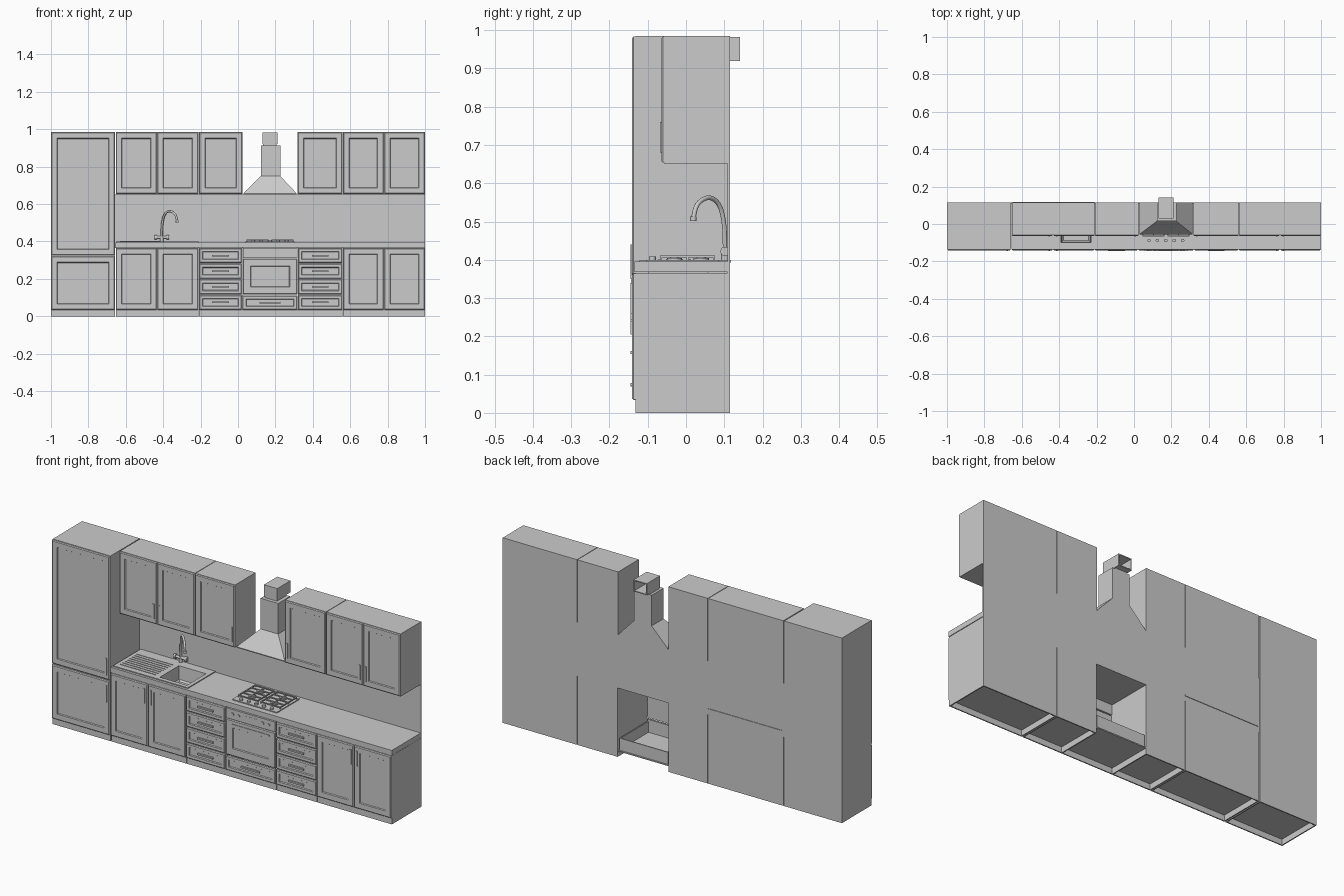
import bpy, bmesh, math
from mathutils import Matrix

if "Cube" in bpy.data.objects:
    bpy.data.objects.remove(bpy.data.objects["Cube"])

BACK, FRONT, UP_FRONT = 0.115, -0.132, -0.058


def finish(name, bm):
    bmesh.ops.recalc_face_normals(bm, faces=bm.faces)
    me = bpy.data.meshes.new(name)
    bm.to_mesh(me)
    bm.free()
    ob = bpy.data.objects.new(name, me)
    bpy.context.collection.objects.link(ob)
    return ob


def boxes(name, items):
    """One object from boxes given as (x0, x1, y0, y1, z0, z1)."""
    bm = bmesh.new()
    for x0, x1, y0, y1, z0, z1 in items:
        m = Matrix.Translation(((x0 + x1) / 2, (y0 + y1) / 2, (z0 + z1) / 2)) \
            @ Matrix.Diagonal((x1 - x0, y1 - y0, z1 - z0, 1))
        bmesh.ops.create_cube(bm, size=1, matrix=m)
    return finish(name, bm)


def loft(name, rings, cap_start=True, cap_end=True):
    bm = bmesh.new()
    vs = [[bm.verts.new(p) for p in r] for r in rings]
    for a, b in zip(vs, vs[1:]):
        for i in range(len(a)):
            j = (i + 1) % len(a)
            bm.faces.new((a[i], a[j], b[j], b[i]))
    if cap_start:
        bm.faces.new(vs[0])
    if cap_end:
        bm.faces.new(vs[-1])
    return finish(name, bm)


def rect_z(x0, x1, y0, y1, z):
    return [(x0, y0, z), (x1, y0, z), (x1, y1, z), (x0, y1, z)]


def cylinders(name, items, seg=20):
    """Cylinders given as (centre, radius, length, axis)."""
    bm = bmesh.new()
    rot = {'x': Matrix.Rotation(math.pi / 2, 4, 'Y'),
           'y': Matrix.Rotation(math.pi / 2, 4, 'X'), 'z': Matrix()}
    for c, r, length, ax in items:
        bmesh.ops.create_cone(bm, cap_ends=True, segments=seg, radius1=r, radius2=r,
                              depth=length, matrix=Matrix.Translation(c) @ rot[ax])
    for f in bm.faces:
        f.smooth = len(f.verts) == 4
    ob = finish(name, bm)
    for e in ob.data.edges:
        e.use_edge_sharp = False
    ob.data.set_sharp_from_angle(angle=math.radians(40))
    return ob


def door(name, x0, x1, z0, z1, y=FRONT, frame=0.033, thick=0.009):
    """Framed door with a sunken centre panel."""
    g, yf = 0.002, y - thick
    steps = [(g, y), (g, yf + .004), (g + .004, yf), (frame, yf),
             (frame + .003, yf + .005), (frame + .008, yf + .005)]
    loft(name, [[(x0 + i, d, z0 + i), (x1 - i, d, z0 + i), (x1 - i, d, z1 - i),
                 (x0 + i, d, z1 - i)] for i, d in steps])


def handle(name, x, z, length, y=FRONT, vertical=True):
    w, h = (.004, length / 2) if vertical else (length / 2, .004)
    boxes(name, [(x - w, x + w, y - .0125, y - .004, z - h, z + h)])


def frame(x0, x1, y0, y1, hx0, hx1, hy0, hy1, z0, z1):
    """Slab with a rectangular hole, as four boxes."""
    return [(x0, hx0, y0, y1, z0, z1), (hx1, x1, y0, y1, z0, z1),
            (hx0, hx1, y0, hy0, z0, z1), (hx0, hx1, hy1, y1, z0, z1)]


def carcass(name, x0, x1, z1, top=False):
    """Standing cabinet of boards with a raised floor behind the plinth."""
    t, x0, x1 = .006, x0 + .0015, x1 - .0015
    items = [(x0, x0 + t, FRONT, BACK, 0, z1), (x1 - t, x1, FRONT, BACK, 0, z1),
             (x0, x1, BACK - t, BACK, 0, z1), (x0, x1, FRONT, FRONT + t, 0, z1),
             (x0, x1, FRONT, BACK, .03, .038)]
    if top:
        items.append((x0, x1, FRONT, BACK, z1 - t, z1))
    boxes(name, items)


# tall cabinet
carcass("tall_cabinet", -1, -.657, .985, True)
door("tall_upper_door", -1, -.657, .325, .985)
door("tall_lower_door", -1, -.657, .032, .322)
handle("tall_upper_handle", -.677, .395, .09)
handle("tall_lower_handle", -.677, .25, .09)

# base cabinets
for i, (a, b) in enumerate([(-.655, -.21), (-.21, .025), (.32, .56), (.56, 1)]):
    carcass(f"base_cabinet_{i}", a, b, .366)
for i, (a, b, hx) in enumerate([(-.655, -.433, -.452), (-.433, -.21, -.414),
                                (.56, .78, .762), (.78, 1, .798)]):
    door(f"base_door_{i}", a, b, .033, .366)
    handle(f"base_door_handle_{i}", hx, .3, .08)

# drawer stacks
for s, (a, b) in enumerate([(-.21, .022), (.32, .56)]):
    for k in range(4):
        z = .033 + k * .0835
        door(f"drawer_{s}_{k}", a, b, z, z + .0825, frame=.02)
        handle(f"drawer_handle_{s}_{k}", (a + b) / 2, z + .041, .09, vertical=False)

# oven bay: plinth, floor, open drawer box and drawer front
boxes("oven_bay_base", [(.025, .32, FRONT, FRONT + .006, 0, .035),
                        (.025, .32, FRONT, BACK, .03, .036)])
boxes("oven_drawer_box", [(.03, .036, FRONT, .11, .036, .1), (.309, .315, FRONT, .11, .036, .1),
                          (.03, .315, .104, .11, .036, .1), (.03, .315, FRONT, FRONT + .006, .036, .11),
                          (.03, .315, FRONT, .11, .036, .042)])
door("oven_drawer", .022, .32, .033, .113, frame=.02)
handle("oven_drawer_handle", .171, .073, .11, vertical=False)

# oven front
boxes("oven_control_panel", [(.026, .317, -.14, -.126, .312, .365),
                             (.135, .207, -.141, -.139, .328, .351)])
cylinders("oven_knobs", [((x, -.141, .339), .009, .006, 'y') for x in (.065, .1, .242, .277)])
door("oven_door", .024, .319, .115, .31, y=-.13, frame=.042, thick=.01)
boxes("oven_handle", [(.06, .283, -.144, -.141, .281, .288),
                      (.07, .078, -.142, -.138, .281, .288), (.265, .273, -.142, -.138, .281, .288)])

# worktop with sink hole, and splashback
HOLE = (-.39, -.23, -.1, .06)
boxes("worktop", frame(-.655, 1, -.135, BACK, *HOLE, .368, .395))
boxes("splashback", [(-.657, 1, BACK - .006, BACK, .366, .652)])

# sink: rim, drainer ridges, basin and waste
boxes("sink_rim", frame(-.65, -.21, -.122, .118, *HOLE, .393, .4))
boxes("drainer_ridges", [(-.63, -.42, y - .002, y + .002, .399, .4025)
                         for y in [-.09 + .02 * i for i in range(8)]])
x0, x1, y0, y1 = HOLE
loft("sink_basin", [rect_z(x0, x1, y0, y1, .4),
                    rect_z(x0 + .004, x1 - .004, y0 + .004, y1 - .004, .33),
                    rect_z(x0 + .012, x1 - .012, y0 + .012, y1 - .012, .322)], cap_start=False)
cylinders("sink_waste", [((-.31, -.02, .323), .014, .004, 'z')])

# tap
cu = bpy.data.curves.new("tap_spout", 'CURVE')
cu.dimensions, cu.bevel_depth, cu.bevel_resolution, cu.use_fill_caps = '3D', .006, 3, True
path = [(0, .4), (0, .45), (.03, .5), (.16, .545), (.45, .565), (.75, .557), (.96, .535), (1, .503)]
sp = cu.splines.new('NURBS')
sp.points.add(len(path) - 1)
for p, (s, z) in zip(sp.points, path):
    p.co = (-.408 + .083 * s, .102 - .083 * s, z, 1)
sp.order_u, sp.use_endpoint_u, sp.resolution_u = 3, True, 6
bpy.context.collection.objects.link(bpy.data.objects.new("tap_spout", cu))
cylinders("tap_body", [((-.408, .102, .41), .01, .024, 'z'), ((-.408, .102, .422), .007, .06, 'x'),
                       ((-.44, .102, .422), .012, .012, 'x'), ((-.376, .102, .422), .012, .012, 'x'),
                       ((-.325, .019, .507), .008, .012, 'z')])

# hob: plate, knobs, burners and pan grates
boxes("hob_plate", [(.04, .302, -.105, .085, .394, .4)])
cylinders("hob_knobs", [((.08 + .045 * i, -.088, .404), .009, .01, 'z') for i in range(5)])
burners = [(x, y) for x in (.105, .237) for y in (-.03, .04)]
cylinders("burners", [((x, y, .402), .02, .006, 'z') for x, y in burners]
          + [((x, y, .405), .012, .006, 'z') for x, y in burners])
bars = []
for gx in (.105, .237):
    for dx in (-.056, 0, .056):
        bars.append((gx + dx - .0025, gx + dx + .0025, -.067, .075, .406, .411))
    for y in (-.065, -.03, .004, .04, .073):
        bars.append((gx - .058, gx + .058, y - .0025, y + .0025, .406, .411))
    for dx in (-.056, .056):
        for y in (-.065, .004, .073):
            bars.append((gx + dx - .0025, gx + dx + .0025, y - .0025, y + .0025, .399, .407))
boxes("pan_grates", bars)

# wall cabinets
for i, (a, b) in enumerate([(-.655, -.21), (-.21, .025), (.317, .56), (.56, 1)]):
    boxes(f"wall_cabinet_{i}", [(a + .0015, b - .0015, UP_FRONT, BACK, .652, .985)])
for i, (a, b, hx) in enumerate([(-.655, -.433, -.452), (-.433, -.21, -.414), (-.21, .025, .007),
                                (.317, .56, .335), (.56, .78, .762), (.78, 1, .798)]):
    door(f"wall_door_{i}", a, b, .652, .985, y=UP_FRONT, thick=.006)
    handle(f"wall_door_handle_{i}", hx, .72, .08, y=UP_FRONT + .003)

# extractor hood: flared canopy (hollow below), chimney, open rear duct
loft("hood_canopy", [rect_z(.13, .218, .03, .108, .74), rect_z(.035, .308, -.047, .108, .652),
                     rect_z(.029, .314, -.055, BACK, .652), rect_z(.029, .314, -.055, BACK, .657),
                     rect_z(.122, .226, .015, BACK, .75)])
boxes("hood_chimney", [(.122, .226, .015, BACK, .749, .913)])
boxes("hood_duct", [(.132, .21, .03, .141, .92, .925), (.132, .21, .03, .141, .977, .982),
                    (.132, .137, .03, .141, .92, .982), (.205, .21, .03, .141, .92, .982),
                    (.132, .21, .03, .035, .92, .982), (.135, .207, .033, .112, .91, .921)])
